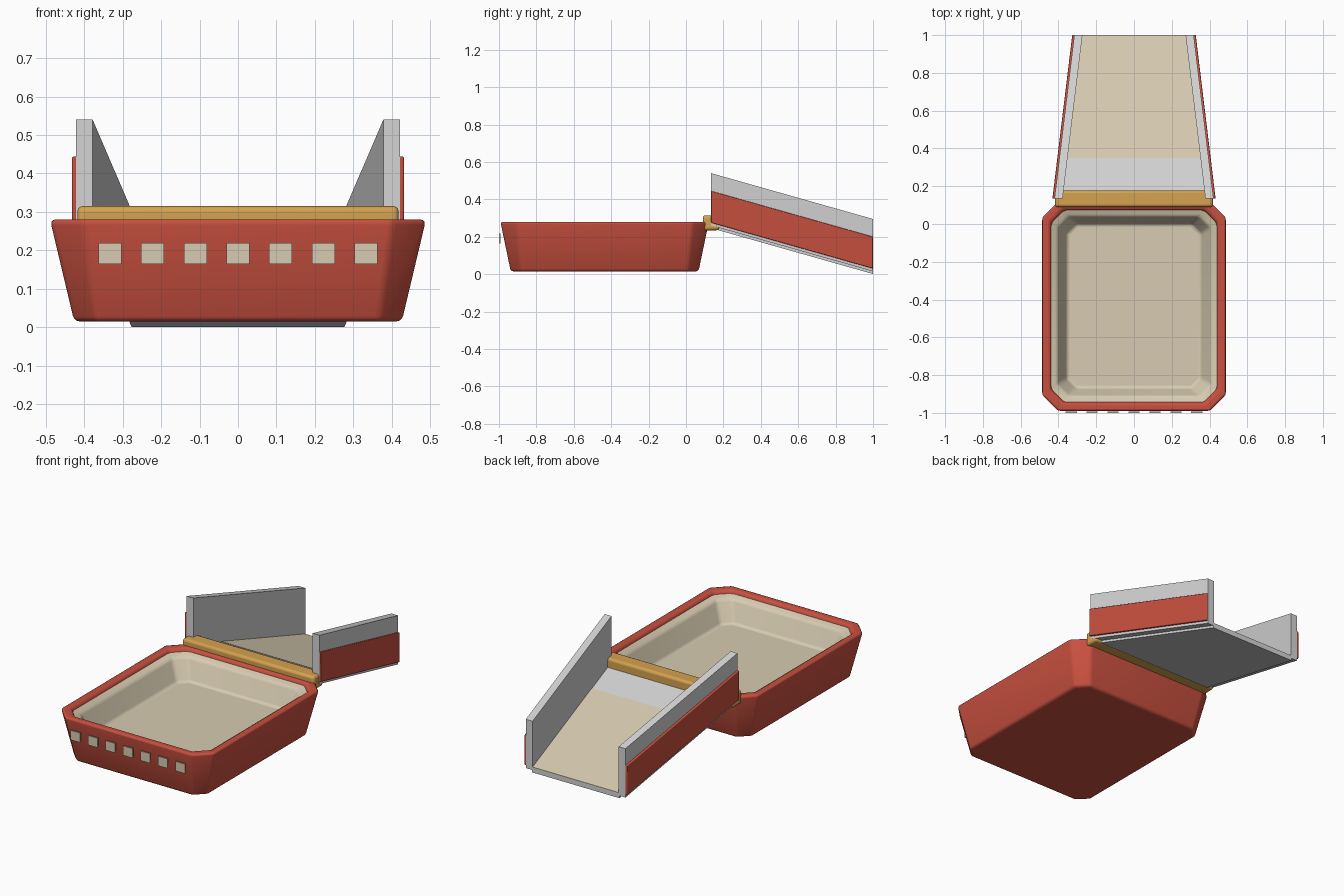
import bpy, bmesh, math

if "Cube" in bpy.data.objects:
    bpy.data.objects.remove(bpy.data.objects["Cube"], do_unlink=True)


def material(name, r, g, b):
    m = bpy.data.materials.new(name)
    m.use_nodes = True
    m.diffuse_color = (r, g, b, 1)
    m.node_tree.nodes["Principled BSDF"].inputs["Base Color"].default_value = (r, g, b, 1)
    return m


RED = material("brick red", 0.58, 0.08, 0.05)
CREAM = material("cream", 0.68, 0.60, 0.44)
GREY = material("light grey", 0.66, 0.66, 0.66)
GOLD = material("golden tan", 0.66, 0.36, 0.08)


def finish(bm, name, mat, bevel=0, segments=3):
    bmesh.ops.recalc_face_normals(bm, faces=bm.faces)
    mesh = bpy.data.meshes.new(name)
    bm.to_mesh(mesh)
    bm.free()
    mesh.materials.append(mat)
    ob = bpy.data.objects.new(name, mesh)
    bpy.context.collection.objects.link(ob)
    if bevel:
        mod = ob.modifiers.new("soft edges", "BEVEL")
        mod.width, mod.segments = bevel, segments
        mod.limit_method = "ANGLE"
        mod.angle_limit = math.radians(25)
        bpy.ops.object.select_all(action="DESELECT")
        bpy.context.view_layer.objects.active = ob
        ob.select_set(True)
        bpy.ops.object.shade_smooth_by_angle(angle=math.radians(60))
    return ob


# Tray parts: stacked rectangles with cut corners
TRAY_Y = -0.435


def octagon(bm, z, hx, hy, cut):
    pts = []
    for sx, sy in ((1, 1), (-1, 1), (-1, -1), (1, -1)):
        pair = [(sx * hx, sy * (hy - cut)), (sx * (hx - cut), sy * hy)]
        pts += pair if sx * sy > 0 else pair[::-1]
    return [bm.verts.new((x, y + TRAY_Y, z)) for x, y in pts]


def tray(name, mat, rings, bevel, closed):
    bm = bmesh.new()
    loops = [octagon(bm, *r) for r in rings]
    for a, b in zip(loops, loops[1:]):
        for i in range(8):
            j = (i + 1) % 8
            bm.faces.new((a[i], a[j], b[j], b[i]))
    bm.faces.new(loops[-1])
    if closed:
        bm.faces.new(loops[0])
    ob = finish(bm, name, mat, bevel)
    if not closed and ob.data.polygons[-1].normal.z < 0:
        ob.data.flip_normals()


tray("tray_hull", RED, [(0.015, 0.426, 0.502, 0.06), (0.28, 0.489, 0.557, 0.085),
                        (0.28, 0.443, 0.513, 0.07), (0.11, 0.40, 0.47, 0.06)], 0.014, True)
tray("tray_liner", CREAM, [(0.264, 0.446, 0.516, 0.07), (0.248, 0.405, 0.475, 0.06),
                           (0.13, 0.355, 0.435, 0.05)], 0.014, False)


# Boxes
def box(name, mat, lo, hi, bevel=0):
    bm = bmesh.new()
    bmesh.ops.create_cube(bm, size=1)
    for v in bm.verts:
        v.co = [lo[i] if v.co[i] < 0 else hi[i] for i in range(3)]
    finish(bm, name, mat, bevel)


for i in range(-3, 4):
    x = i * 0.111
    box(f"front_window_{i + 4}", CREAM, (x - 0.03, -1, 0.165), (x + 0.03, -0.992, 0.219))
box("hinge_bar", GOLD, (-0.418, 0.09, 0.235), (0.418, 0.177, 0.315), 0.014)

# Ramp parts: tapering, sloping boxes between the hinge and the far end
NEAR, FAR, SLOPE = 0.135, 1.0, -0.283
TAPER = 0.105 / (FAR - NEAR)


def ramp_part(name, mat, x0, x1, z0, z1, start=NEAR, bevel=0):
    bm = bmesh.new()
    bmesh.ops.create_cube(bm, size=1)
    for v in bm.verts:
        x = x0 if v.co.x < 0 else x1
        y = start if v.co.y < 0 else FAR
        z = z0 if v.co.z < 0 else z1
        x -= math.copysign(TAPER * (y - NEAR), x)
        v.co = (x, y, z + SLOPE * (y - NEAR))
    finish(bm, name, mat, bevel)


ramp_part("ramp_floor", GREY, -0.382, 0.382, 0.246, 0.275)
ramp_part("ramp_mat", CREAM, -0.38, 0.38, 0.27, 0.277, start=0.35)
for side, s in (("left", 1), ("right", -1)):
    ramp_part(f"{side}_ramp_wall", GREY, *sorted((s * 0.378, s * 0.421)), 0.26, 0.54)
    ramp_part(f"{side}_ramp_panel", RED, *sorted((s * 0.419, s * 0.432)), 0.275, 0.445, bevel=0.004)
